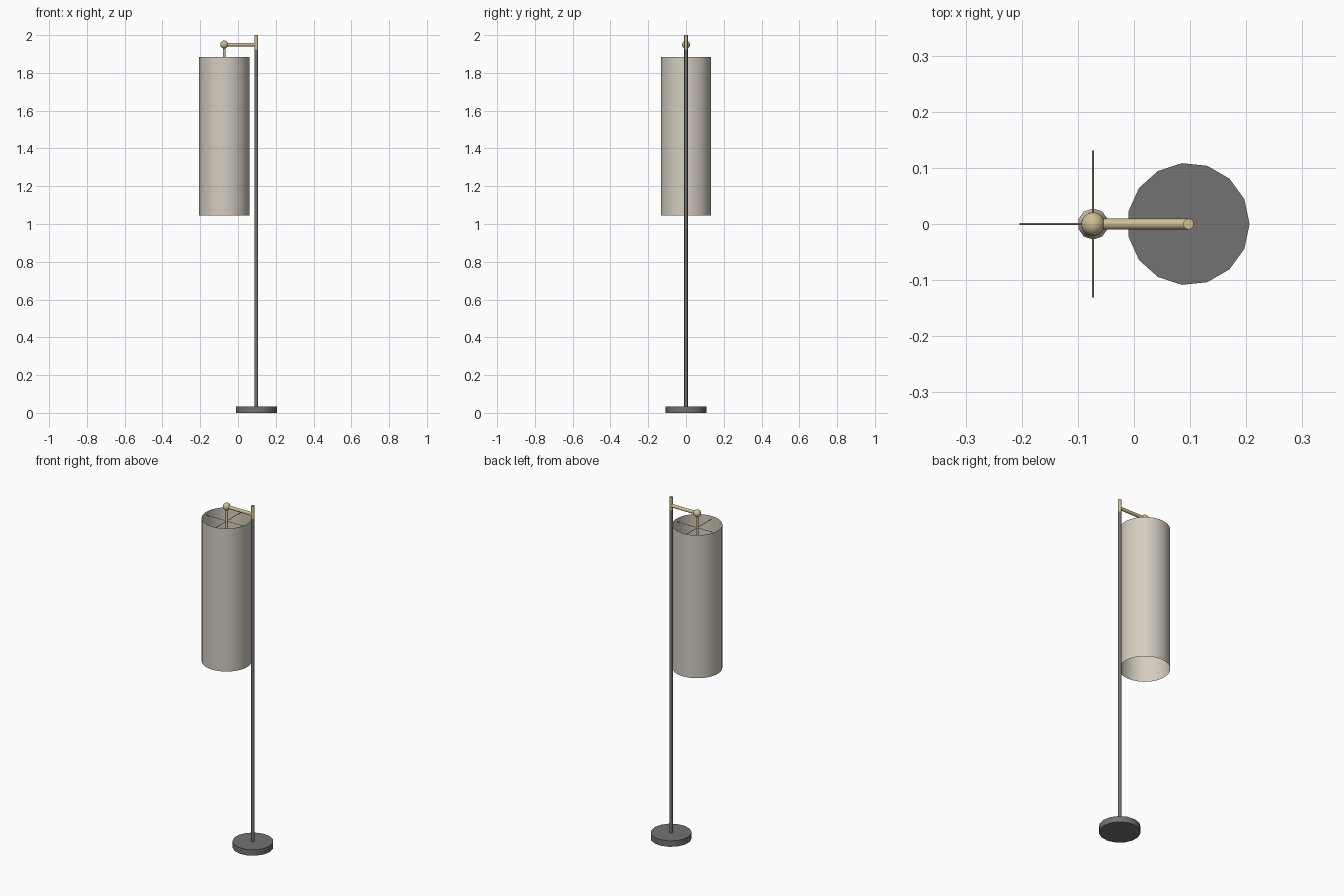
import bpy, math
from mathutils import Vector

if "Cube" in bpy.data.objects:
    bpy.data.objects.remove(bpy.data.objects["Cube"])


def material(name, rgb):
    m = bpy.data.materials.new(name)
    m.diffuse_color = (*rgb, 1)
    m.use_nodes = True
    m.node_tree.nodes["Principled BSDF"].inputs["Base Color"].default_value = m.diffuse_color
    return m


GREY = material("dark grey metal", (0.17, 0.17, 0.17))
BRASS = material("pale brass", (0.62, 0.52, 0.29))
CREAM = material("cream fabric", (0.66, 0.61, 0.53))

POLE_X, SHADE_X = 0.097, -0.073


def finish(name, mat):
    ob = bpy.context.object
    ob.name = name
    ob.data.materials.append(mat)
    bpy.ops.object.shade_smooth_by_angle(angle=math.radians(35))
    return ob


def rod(name, a, b, radius, sides, mat, caps='NGON'):
    """Cylinder running from point a to point b."""
    a, b = Vector(a), Vector(b)
    d = b - a
    bpy.ops.mesh.primitive_cylinder_add(
        vertices=sides, radius=radius, depth=d.length, end_fill_type=caps,
        location=(a + b) / 2, rotation=d.to_track_quat('Z', 'Y').to_euler())
    return finish(name, mat)


def ball(name, loc, radius, segs, mat, stretch=1):
    bpy.ops.mesh.primitive_uv_sphere_add(segments=segs, ring_count=segs // 2,
                                         radius=radius, location=loc)
    bpy.context.object.scale.z = stretch
    return finish(name, mat)


# Base: 15-sided disc with a corner pointing to +x
base = rod("base", (POLE_X, 0, 0), (POLE_X, 0, 0.035), 0.109, 15, GREY)
base.rotation_euler = (0, 0, -math.pi / 2)

# Pole with brass tip
rod("pole", (POLE_X, 0, 0.03), (POLE_X, 0, 1.925), 0.0095, 16, GREY)
rod("pole_tip", (POLE_X, 0, 1.925), (POLE_X, 0, 2.0), 0.0095, 16, BRASS)

# Arm, ball joint and hanging stem
rod("arm", (POLE_X, 0, 1.95), (SHADE_X, 0, 1.95), 0.0095, 16, BRASS)
ball("joint_ball", (SHADE_X, 0, 1.95), 0.021, 24, BRASS)
rod("stem", (SHADE_X, 0, 1.95), (SHADE_X, 0, 1.76), 0.007, 12, BRASS)

# Lamp holder and bulb hidden inside the shade
rod("lamp_holder", (SHADE_X, 0, 1.76), (SHADE_X, 0, 1.68), 0.018, 12, BRASS)
ball("bulb", (SHADE_X, 0, 1.65), 0.029, 10, CREAM, 1.4)

# Shade: open single-walled tube
rod("shade", (SHADE_X, 0, 1.045), (SHADE_X, 0, 1.883), 0.133, 48, CREAM, 'NOTHING')

# Four thin spokes carrying the shade
for i in range(4):
    a = i * math.pi / 2
    end = (SHADE_X + 0.131 * math.cos(a), 0.131 * math.sin(a), 1.865)
    rod(f"spoke_{i + 1}", (SHADE_X, 0, 1.865), end, 0.0017, 6, BRASS)
